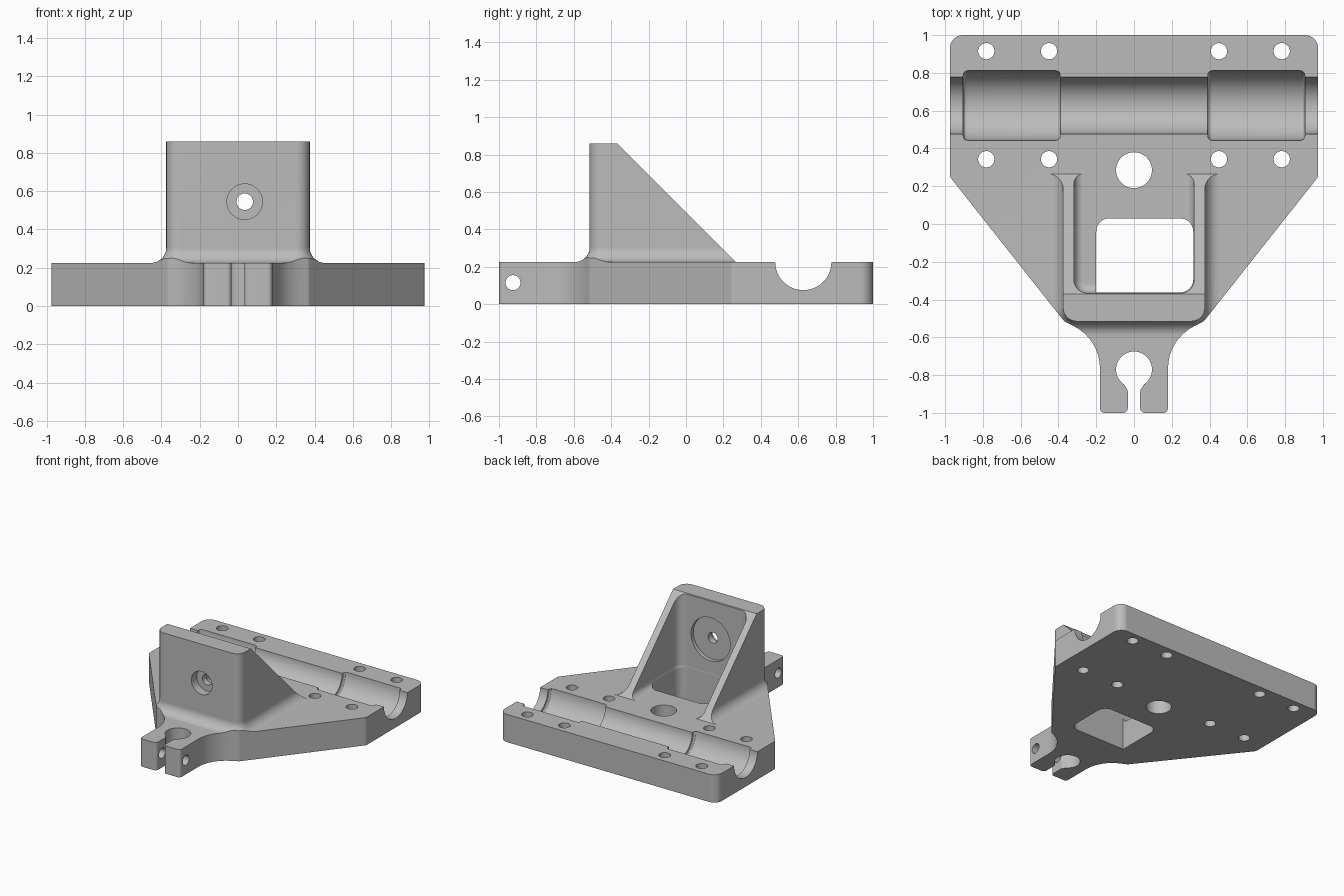
import bpy, bmesh
from math import sin, cos, pi, tan
from mathutils import Vector

if "Cube" in bpy.data.objects:
    bpy.data.objects.remove(bpy.data.objects["Cube"])

grey = bpy.data.materials.new("machined_grey")
grey.use_nodes = True
grey.diffuse_color = (0.5, 0.5, 0.5, 1)
grey.node_tree.nodes["Principled BSDF"].inputs["Base Color"].default_value = (0.5, 0.5, 0.5, 1)

TOP = 0.225       # plate thickness
HEIGHT = 0.86     # top of the upright


def rounded(corners, steps=8):
    """Polygon from (x, y, radius) corners, each replaced by an arc."""
    out = []
    for i, (x, y, r) in enumerate(corners):
        p = Vector((x, y))
        a = (Vector(corners[i - 1][:2]) - p).normalized()
        b = (Vector(corners[(i + 1) % len(corners)][:2]) - p).normalized()
        if r == 0:
            out.append(p)
            continue
        half = a.angle(b) / 2
        centre = p + (a + b).normalized() * (r / sin(half))
        start = p + a * (r / tan(half)) - centre
        end = p + b * (r / tan(half)) - centre
        sweep = start.angle_signed(end)
        for k in range(steps + 1):
            t = -sweep * k / steps
            out.append(centre + Vector((start.x * cos(t) - start.y * sin(t),
                                        start.x * sin(t) + start.y * cos(t))))
    return out


def rect(x0, x1, y0, y1, r):
    return rounded([(x0, y0, r), (x1, y0, r), (x1, y1, r), (x0, y1, r)])


def loft(name, rings):
    """Closed solid through rings that share one point count."""
    bm = bmesh.new()
    loops = [[bm.verts.new(p) for p in ring] for ring in rings]
    n = len(loops[0])
    for a, b in zip(loops, loops[1:]):
        for i in range(n):
            bm.faces.new((a[i], a[(i + 1) % n], b[(i + 1) % n], b[i]))
    bm.faces.new(loops[0][::-1])
    bm.faces.new(loops[-1])
    bmesh.ops.recalc_face_normals(bm, faces=bm.faces)
    mesh = bpy.data.meshes.new(name)
    bm.to_mesh(mesh)
    bm.free()
    mesh.materials.append(grey)
    obj = bpy.data.objects.new(name, mesh)
    bpy.context.collection.objects.link(obj)
    return obj


def prism(name, outline, z0, z1):
    return loft(name, [[(p[0], p[1], z) for p in outline] for z in (z0, z1)])


def lathe(name, axis, centre, profile, n=48):
    """Turned solid; profile is (position along axis, radius)."""
    rings = []
    for pos, r in profile:
        ring = []
        for k in range(n):
            t = 2 * pi * k / n
            p = [centre[0] + r * cos(t), centre[1] + r * sin(t)]
            p.insert(axis, pos)
            ring.append(p)
        rings.append(ring)
    return loft(name, rings)


def combine(target, tool, operation="DIFFERENCE"):
    mod = target.modifiers.new("cut", "BOOLEAN")
    mod.operation = operation
    mod.solver = "EXACT"
    mod.object = tool
    bpy.context.view_layer.objects.active = target
    bpy.ops.object.modifier_apply(modifier=mod.name)
    bpy.data.objects.remove(tool)


def flared(name, footprint, radius, bottom, top):
    """Footprint(d) lofted upward, with a quarter round fillet at the plate."""
    levels = [(radius, bottom)]
    for k in range(9):
        t = pi / 2 * k / 8
        levels.append((radius * (1 - sin(t)), TOP + radius * (1 - cos(t))))
    levels.append((0, top))
    return loft(name, [[(p.x, p.y, z) for p in footprint(d)] for d, z in levels])


# Upright wall with two side ribs, filleted into the plate
upright = flared("upright", lambda d: rect(-0.375 - d, 0.375 + d, -0.515 - d, 0.6, 0.07 + d),
                 0.08, 0.2, HEIGHT)
inner = flared("inner_cutter", lambda d: rect(-0.318 + d, 0.318 - d, -0.365 + d, 0.9, 0.07 - d),
               0.05, 0.15, 1)
combine(upright, inner)
slope = [(-0.47, 0.96), (0.415, 0.075), (1, 0.075), (1, 0.96)]
combine(upright, loft("slope_cutter", [[(x, y, z) for y, z in slope] for x in (-1, 1)]))

# Plate: slab joined to the upright, then trimmed to the outline with its clamp
bracket = prism("mounting_bracket", rect(-1.2, 1.2, -1.2, 1.2, 0.1), 0, TOP)
combine(bracket, upright, "UNION")
half = [(0.975, 1, 0.07), (0.975, 0.25, 0.04), (0.37, -0.515, 0.04), (0.18, -0.61, 0.25),
        (0.18, -1, 0.025), (0.033, -1, 0.025), (0.033, -0.88, 0.03), (0.066, -0.83, 0)]
outline = rounded(half + [(-x, y, r) for x, y, r in reversed(half)])
combine(bracket, prism("outline_trim", outline, -0.5, 1.5), "INTERSECT")

# Vertical holes: clamp bore, centre hole, mounting holes
holes = [(0, -0.77, 0.095), (0, 0.285, 0.095)]
holes += [(s * x, y, 0.043) for s in (-1, 1) for x in (0.45, 0.782) for y in (0.343, 0.915)]
for x, y, r in holes:
    combine(bracket, lathe("hole_cutter", 2, (x, y), [(-0.1, r), (0.4, r)]))

# Window in the plate behind the wall
window = rounded([(-0.2, -0.363, 0), (0.314, -0.363, 0.07), (0.314, 0.03, 0.07), (-0.2, 0.03, 0.07)])
combine(bracket, prism("window_cutter", window, -0.1, 0.3))

# Half round channel with two wider bearing seats
seat = [(0.39, 0.15), (0.392, 0.17), (0.4, 0.18), (0.415, 0.185),
        (0.88, 0.185), (0.895, 0.18), (0.903, 0.17), (0.905, 0.15), (1.1, 0.15)]
channel = [(-x, r) for x, r in reversed(seat)] + seat
combine(bracket, lathe("channel_cutter", 0, (0.627, TOP), channel, 96))

# Clamp screw hole, and the stepped bore through the wall
combine(bracket, lathe("screw_cutter", 0, (-0.925, 0.115), [(-0.5, 0.04), (0.5, 0.04)]))
bore = [(-0.7, 0.093), (-0.445, 0.093), (-0.445, 0.043), (-0.395, 0.043),
        (-0.395, 0.175), (-0.2, 0.175)]
combine(bracket, lathe("bore_cutter", 1, (0.035, 0.545), bore))

# Smooth shading that keeps machined edges crisp
bpy.ops.object.select_all(action="DESELECT")
bracket.select_set(True)
bpy.context.view_layer.objects.active = bracket
bpy.ops.object.shade_smooth_by_angle(angle=pi / 6)
weighted = bracket.modifiers.new("weighted_normals", "WEIGHTED_NORMAL")
weighted.keep_sharp = True
